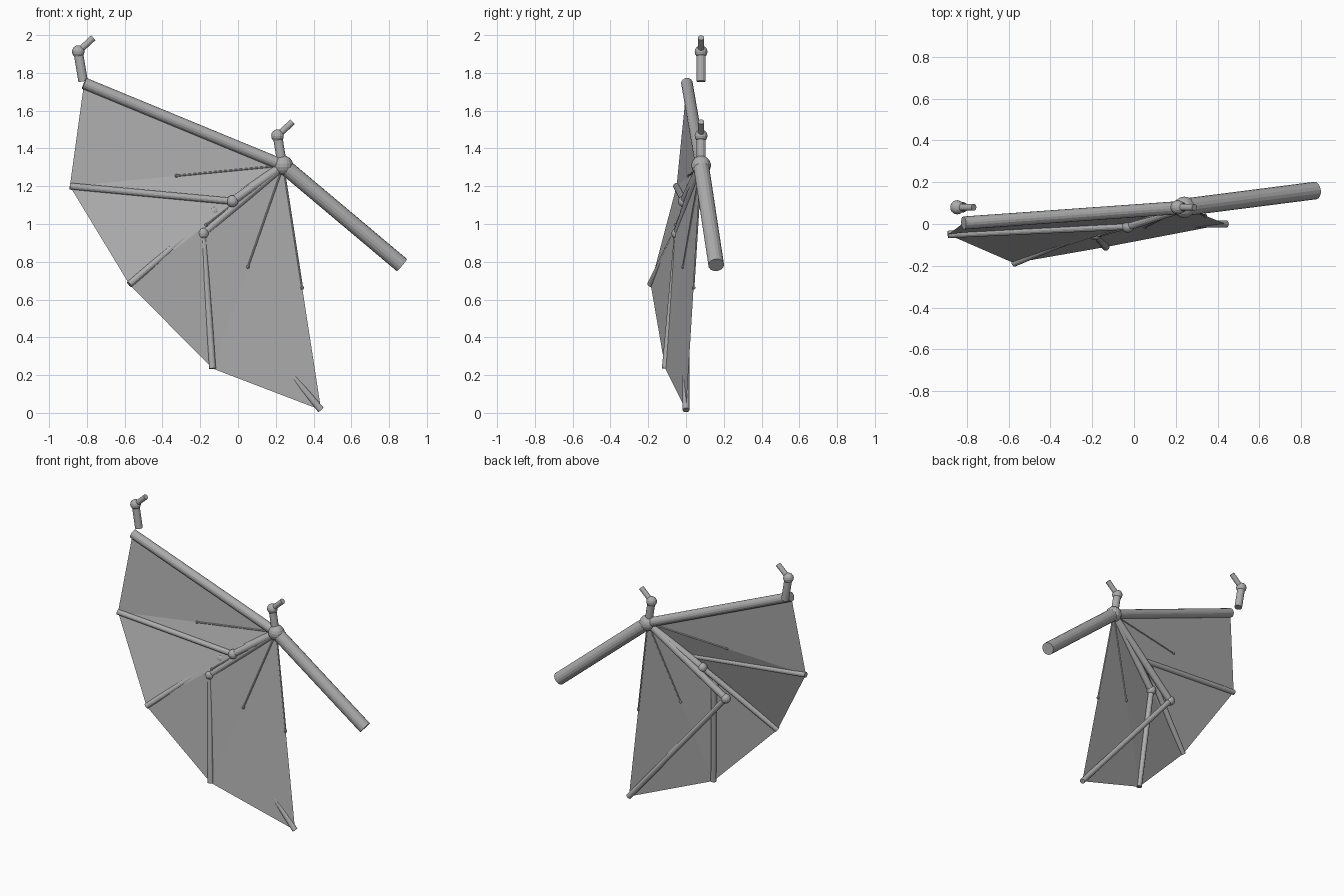
import bpy, bmesh
from mathutils import Vector

if "Cube" in bpy.data.objects:
    bpy.data.objects.remove(bpy.data.objects["Cube"])

grey = bpy.data.materials.new("plain grey")
grey.diffuse_color = (0.42, 0.42, 0.42, 1)
grey.use_nodes = True
grey.node_tree.nodes["Principled BSDF"].inputs["Base Color"].default_value = grey.diffuse_color


def finish(bm, name):
    me = bpy.data.meshes.new(name)
    bm.to_mesh(me)
    bm.free()
    me.materials.append(grey)
    ob = bpy.data.objects.new(name, me)
    bpy.context.collection.objects.link(ob)
    return ob


def rod(name, a, b, r, sides=14):
    a, b = Vector(a), Vector(b)
    bm = bmesh.new()
    bmesh.ops.create_cone(bm, cap_ends=True, segments=sides, radius1=r, radius2=r, depth=(b - a).length)
    ob = finish(bm, name)
    ob.rotation_mode = 'QUATERNION'
    ob.rotation_quaternion = (b - a).to_track_quat('Z', 'Y')
    ob.location = (a + b) / 2
    return ob


def ball(name, p, r, seg=14):
    bm = bmesh.new()
    bmesh.ops.create_uvsphere(bm, u_segments=seg, v_segments=seg // 2 + 1, radius=r)
    ob = finish(bm, name)
    ob.location = p
    return ob


# Key points: wrist, forearm end and the four finger tips
wrist = Vector((0.24, 0.08, 1.31))
arm_tip = Vector((-0.815, 0.005, 1.745))
tips = [Vector(p) for p in ((-0.89, -0.05, 1.20), (-0.575, -0.187, 0.68),
                            (-0.135, -0.11, 0.235), (0.44, 0.0, 0.015))]
knuckles = [(-0.03, -0.01, 1.12), (-0.127, 0.0, 1.065),
            (-0.185, -0.045, 0.95), (-0.307, 0.0, 0.897)]

# Main arm bones
rod("upper_arm", wrist, (0.867, 0.16, 0.783), 0.042, 16)
rod("leading_bone", wrist, arm_tip, 0.031, 16)
ball("wrist_joint", wrist, 0.052, 16)

# Bent fingers and thin membrane ribs
for i, (tip, k) in enumerate(zip(tips, knuckles), 1):
    rod(f"finger_base_{i}", wrist, k, 0.023)
    ball(f"finger_knuckle_{i}", k, 0.032)
    rod(f"finger_end_{i}", k, tip, 0.018)
    mid = (wrist + tip) / 2
    rod(f"membrane_rib_{i}", wrist, mid, 0.005, 8)
    ball(f"rib_end_{i}", mid, 0.01, 8)

# Claws with a bent tip
for name, base in (("wrist_claw", (0.235, 0.08, 1.31)), ("outer_claw", (-0.82, 0.08, 1.755))):
    base = Vector(base)
    joint = base + Vector((-0.026, 0, 0.157))
    rod(name + "_base", base, joint, 0.025)
    ball(name + "_joint", joint, 0.034)
    rod(name + "_tip", joint, joint + Vector((0.08, 0, 0.074)), 0.017)

# Wing membrane: a fan of flat panels from the wrist
bm = bmesh.new()
hub = bm.verts.new(wrist)
rim = [bm.verts.new(p) for p in [arm_tip] + tips]
for a, b in zip(rim, rim[1:]):
    bm.faces.new((hub, a, b))
finish(bm, "wing_membrane")
